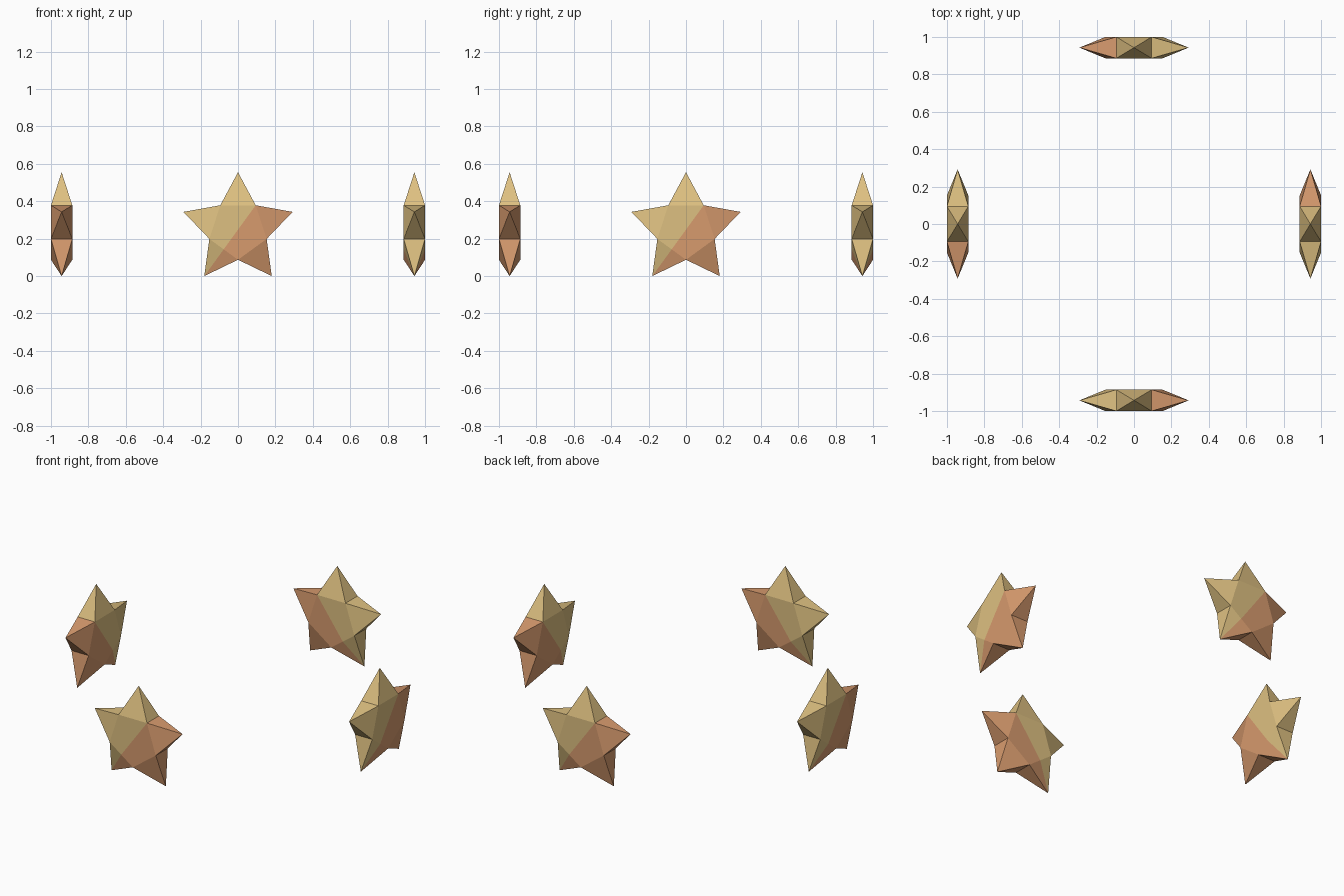
import bpy, bmesh
from math import sin, cos, pi
from mathutils import Vector, Matrix

if "Cube" in bpy.data.objects:
    bpy.data.objects.remove(bpy.data.objects["Cube"])

R_TIP, R_IN, HALF = 0.307, 0.161, 0.057   # tip radius, inner radius, half thickness
CENTRE = Vector((0, -(1 - HALF), R_TIP * cos(pi / 5)))


def material(name, rgb):
    m = bpy.data.materials.new(name)
    m.diffuse_color = (*rgb, 1)
    m.use_nodes = True
    m.node_tree.nodes["Principled BSDF"].inputs["Base Color"].default_value = m.diffuse_color
    return m


gold = material("gold", (0.73, 0.53, 0.22))
copper = material("copper", (0.68, 0.325, 0.155))


def polar(r, angle, y):
    return CENTRE + Vector((r * sin(angle), y, r * cos(angle)))


def star(name, turn):
    bm = bmesh.new()
    # pointed tips around a thick pentagon core
    tips = [bm.verts.new(polar(R_TIP, i * 2 * pi / 5, 0)) for i in range(5)]
    front, back = [[bm.verts.new(polar(R_IN, (2 * i + 1) * pi / 5, y)) for i in range(5)]
                   for y in (-HALF, HALF)]
    bm.faces.new(front)
    bm.faces.new(back)
    for i, t in enumerate(tips):
        ring = [front[i - 1], front[i], back[i], back[i - 1]]
        for k in range(4):
            bm.faces.new((ring[k], ring[(k + 1) % 4], t))
    # two-colour split along the axis of the lower left tip
    normal = Vector((-cos(pi / 5), 0, sin(pi / 5)))
    bmesh.ops.bisect_plane(bm, geom=bm.verts[:] + bm.edges[:] + bm.faces[:],
                           plane_co=CENTRE, plane_no=normal, dist=1e-4)
    for f in bm.faces:
        side = (f.calc_center_median() - CENTRE).dot(normal)
        f.material_index = 0 if side > 0 else 1
    bmesh.ops.recalc_face_normals(bm, faces=bm.faces[:])
    # place around the centre
    bm.transform(Matrix.Rotation(turn, 4, 'Z'))
    mesh = bpy.data.meshes.new(name)
    bm.to_mesh(mesh)
    bm.free()
    mesh.materials.append(gold)
    mesh.materials.append(copper)
    bpy.context.collection.objects.link(bpy.data.objects.new(name, mesh))


# four stars facing outward
for k, side in enumerate(("front", "right", "back", "left")):
    star(side + "_star", k * pi / 2)
